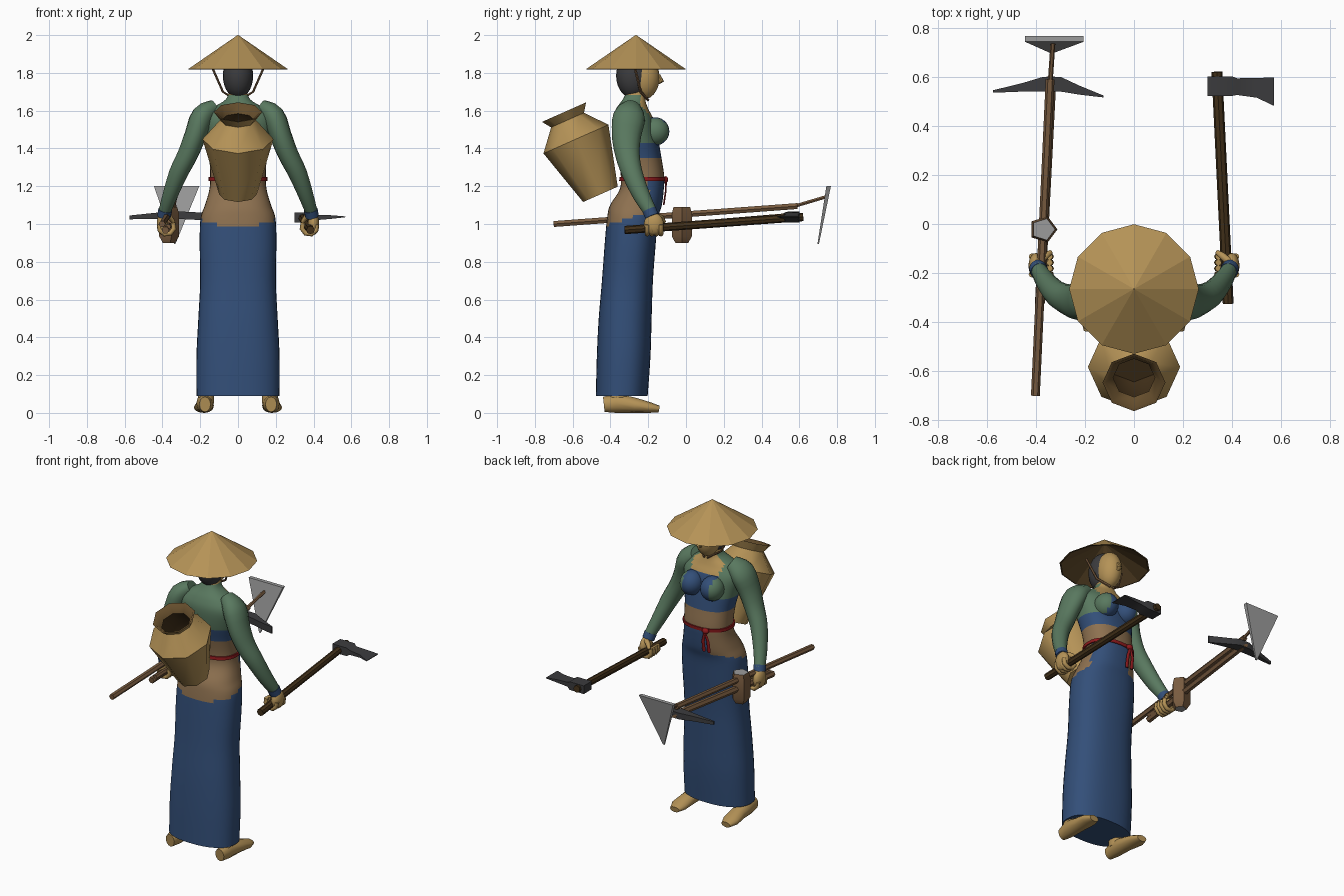
import bpy, bmesh, math
from mathutils import Vector

cube = bpy.data.objects.get("Cube")
if cube:
    bpy.data.objects.remove(cube, do_unlink=True)


def material(name, r, g, b):
    m = bpy.data.materials.new(name)
    m.use_nodes = True
    m.diffuse_color = (r, g, b, 1)
    m.node_tree.nodes["Principled BSDF"].inputs["Base Color"].default_value = (r, g, b, 1)
    return m


straw = material("straw", .46, .29, .095)
skin = material("tanned skin", .27, .165, .08)
green = material("sage green", .10, .19, .115)
blue = material("navy blue", .033, .078, .19)
red = material("red", .27, .01, .012)
iron = material("dark iron", .045, .045, .048)
steel = material("pale steel", .33, .33, .33)
wood = material("brown wood", .19, .105, .05)
dark_wood = material("dark wood", .055, .03, .01)
shade_straw = material("dark straw", .13, .075, .025)

X, Y, Z = Vector((1, 0, 0)), Vector((0, 1, 0)), Vector((0, 0, 1))


def finish(name, bm, mats, rule=None, angle=40):
    bmesh.ops.recalc_face_normals(bm, faces=bm.faces)
    me = bpy.data.meshes.new(name)
    if rule:
        for f in bm.faces:
            f.material_index = rule(f.calc_center_median(), f.normal)
    bm.to_mesh(me)
    bm.free()
    for m in mats:
        me.materials.append(m)
    ob = bpy.data.objects.new(name, me)
    bpy.context.collection.objects.link(ob)
    bpy.ops.object.select_all(action='DESELECT')
    ob.select_set(True)
    bpy.context.view_layer.objects.active = ob
    bpy.ops.object.shade_smooth_by_angle(angle=math.radians(angle))
    return ob


def loft(name, rows, mats, sides=10, axis=None, power=1, rule=None, angle=40):
    """Skin elliptical rings given as (centre, half width, half depth)."""
    bm = bmesh.new()
    pts = [Vector(r[0]) for r in rows]
    span = pts[-1] - pts[0]
    ref = Y if abs(span.x) > max(abs(span.y), abs(span.z)) else X
    turn, grow = (math.pi / 4, math.sqrt(2)) if sides == 4 else (0, 1)
    rings = []
    for i, (p, row) in enumerate(zip(pts, rows)):
        d = axis or (pts[min(i + 1, len(pts) - 1)] - pts[max(i - 1, 0)]).normalized()
        u = (ref - d * ref.dot(d)).normalized()
        v = d.cross(u)
        ring = []
        for k in range(sides):
            a = turn + math.tau * k / sides
            c, s = (math.copysign(abs(t) ** power, t) for t in (math.cos(a), math.sin(a)))
            ring.append(bm.verts.new(p + (u * c * row[1] + v * s * row[2]) * grow))
        rings.append(ring)
    for a, b in zip(rings, rings[1:]):
        for k in range(sides):
            j = (k + 1) % sides
            bm.faces.new((a[k], a[j], b[j], b[k]))
    bm.faces.new(rings[0][::-1])
    bm.faces.new(rings[-1])
    return finish(name, bm, mats, rule, angle)


def rod(name, a, b, r, mat, sides=6):
    return loft(name, [(a, r, r), (b, r, r)], [mat], sides)


def ball(name, centre, size, mats, rule=None):
    bm = bmesh.new()
    bmesh.ops.create_uvsphere(bm, u_segments=20, v_segments=14, radius=1)
    bmesh.ops.scale(bm, vec=size, verts=bm.verts)
    bmesh.ops.translate(bm, vec=centre, verts=bm.verts)
    return finish(name, bm, mats, rule, 60)


def smooth_rows(rows, steps):
    """Catmull-Rom interpolation of the rows."""
    out = []
    for i in range(len(rows) - 1):
        q = [rows[max(0, min(len(rows) - 1, i + o))] for o in (-1, 0, 1, 2)]
        for s in range(steps):
            t = s / steps
            out.append([b + .5 * t * (c - a + t * (2 * a - 5 * b + 4 * c - d + t * (3 * (b - c) + d - a)))
                        for a, b, c, d in zip(*q)])
    return out + [rows[-1]]


# Body: wrapped skirt, bare waist, bodice and jacket in one skin (z, y, half width, half depth)
profile = [(.09, -.34, .22, .137), (.3, -.33, .22, .142), (.5, -.322, .21, .14),
           (.7, -.31, .2, .135), (.9, -.295, .203, .135), (1.03, -.283, .198, .135),
           (1.1, -.265, .175, .137), (1.18, -.235, .152, .117), (1.25, -.23, .147, .115),
           (1.35, -.245, .153, .115), (1.45, -.265, .172, .118), (1.55, -.28, .185, .11),
           (1.61, -.285, .14, .085), (1.66, -.275, .065, .06), (1.72, -.255, .047, .05),
           (1.78, -.25, .045, .05)]


def body_colour(c, n):
    if c.z < 1.03 + .3 * (c.y + .3):
        return 0
    if c.z < 1.235 and c.y > -.2 and c.x > -.06:
        return 0
    if c.z < 1.36:
        return 1
    if c.z > 1.42 and (c.y < -.24 or abs(c.x) > .1):
        return 2 if c.z < 1.68 else 3
    return 0 if c.z < 1.57 else 3


loft("body", [((0, y, z), w, d) for z, y, w, d in smooth_rows(profile, 5)],
     [blue, skin, green, straw], 36, Z, .85, body_colour, 60)
loft("belt", [((0, -.232, 1.228), .156, .122), ((0, -.23, 1.248), .155, .122)],
     [red], 36, Z, .85)
ball("belt_knot", (-.06, -.11, 1.235), (.022, .016, .018), [red])
for dx in (-.02, .015):
    loft("belt_tail", [((-.06, -.105, 1.23), .008, .005), ((-.06 + dx, -.108, 1.17), .011, .005),
                       ((-.06 + dx, -.118, 1.1), .012, .005)], [red], 6)

# Head
ball("face", (0, -.225, 1.775), (.07, .085, .115), [straw])
ball("hair", (0, -.28, 1.785), (.08, .09, .12), [iron])
loft("nose", [((0, -.145, 1.79), .008, .008), ((0, -.13, 1.755), .016, .014),
              ((0, -.145, 1.745), .01, .006)], [straw], 8)

# Conical hat, hollow beneath
loft("hat", [((0, -.265, 1.975), .003, .003), ((0, -.265, 1.818), .256, .256),
             ((0, -.265, 1.82), .264, .264), ((0, -.265, 2), .002, .002)],
     [straw, shade_straw], 12, Z, rule=lambda c, n: int(n.z < 0), angle=10)

# Back basket, leaning away from the body
lean = Vector((0, -.405, .914)).normalized()
foot = Vector((0, -.453, 1.157))
basket = [(0, .1), (.32, .188), (.43, .095), (.476, .128), (.474, .115), (.43, .085), (.32, .14), (.2, .12)]
cavity = foot + lean * .33


def basket_colour(c, n):
    t = (c - foot).dot(lean)
    radial = c - foot - lean * t
    inward = n.dot(radial) < 0 and t > .21
    if t < .4 and (inward or (n.dot(lean) > .9 and t > .1)):
        return 2
    return int(inward and n.dot(lean) > -.2)


loft("basket", [(foot + lean * t, r, r) for t, r in basket],
     [straw, shade_straw, dark_wood], 8, lean, rule=basket_colour, angle=50)

# Paired parts
for side, s in (("left", 1), ("right", -1)):
    loft(side + "_arm", [((s * x, y, z), r, q) for x, y, z, r, q in smooth_rows(
        [(.12, -.285, 1.62, .04, .05), (.185, -.3, 1.57, .062, .085), (.225, -.315, 1.47, .058, .078),
         (.265, -.31, 1.37, .054, .065), (.315, -.285, 1.27, .05, .055),
         (.36, -.235, 1.15, .04, .045), (.39, -.185, 1.06, .032, .034)], 3)],
         [green], 16, angle=60)
    loft(side + "_cuff", [((s * .385, -.195, 1.075), .037, .038), ((s * .392, -.18, 1.04), .036, .037)],
         [blue], 14)
    ball(side + "_breast", (s * .072, -.165, 1.49), (.07, .077, .075), [blue, green],
         lambda c, n: int(abs(c.x) > .095))
    # Fist curled round the tool shafts
    ball(side + "_palm", (s * .4, -.17, 1.0), (.03, .052, .058), [straw])
    for k in range(4):
        y = -.205 + .024 * k
        loft(side + "_finger", [((s * (.378 + .04 * math.cos(a)), y, .985 + .04 * math.sin(a)), .013, .013)
                                for a in (.3, -.5, -1.3, -2.1, -2.9, -3.7)], [straw], 8, angle=60)
    loft(side + "_thumb", [((s * .395, -.16, 1.04), .016, .016), ((s * .36, -.13, 1.035), .015, .015),
                           ((s * .34, -.115, 1.01), .01, .01)], [straw], 8, angle=60)
    # Feet
    loft(side + "_foot", [((s * .175, -.435, .045), .03, .04), ((s * .175, -.37, .052), .045, .052),
                          ((s * .176, -.27, .04), .048, .04), ((s * .182, -.19, .028), .052, .028),
                          ((s * .18, -.143, .02), .032, .018)], [straw], 12, angle=60)
    loft(side + "_ankle", [((s * .17, -.36, .05), .042, .055), ((s * .165, -.36, .2), .045, .05)],
         [straw], 12)
    # Hat strap
    loft(side + "_hat_strap", [((s * .135, -.27, 1.825), .006, .008), ((s * .08, -.24, 1.7), .006, .008),
                               ((s * .01, -.2, 1.655), .006, .008)], [wood], 6)

# Axe
rod("axe_handle", (.384, -.325, .968), (.338, .62, 1.037), .022, dark_wood, 8)
loft("axe_head", [((.3, .562, 1.035), .04, .026), ((.4, .562, 1.035), .04, .026),
                  ((.42, .56, 1.035), .034, .014), ((.5, .555, 1.037), .04, .009),
                  ((.57, .54, 1.038), .058, .002)], [iron], 4, X)

# Long hoe
rod("hoe_handle", (-.402, -.7, 1.0), (-.342, .59, 1.095), .018, wood)
rod("hoe_neck", (-.342, .57, 1.093), (-.33, .745, 1.145), .01, wood)
loft("hoe_blade", [((-.325, .755, 1.2), .12, .012), ((-.335, .7, .895), .004, .004)],
     [steel], 4, Z)

# Pickaxe
rod("pick_handle", (-.384, -.325, .968), (-.336, .6, 1.045), .02, wood)
loft("pick_head", [((-.575, .54, 1.035), .005, .01), ((-.45, .558, 1.042), .018, .016),
                   ((-.37, .57, 1.046), .03, .02), ((-.3, .57, 1.046), .03, .02),
                   ((-.22, .545, 1.042), .018, .02), ((-.125, .52, 1.035), .004, .022)], [iron], 4, X)

# Mallet
rod("mallet_handle", (-.37, -.31, .985), (-.37, .0, .99), .015, wood)
loft("mallet_head", [((-.37, -.022, .9), .036, .036), ((-.37, -.022, .935), .058, .056),
                     ((-.37, -.022, 1.055), .058, .056), ((-.37, -.022, 1.09), .048, .046)],
     [wood, steel], 5, Z, rule=lambda c, n: int(abs(n.z) > .9))
